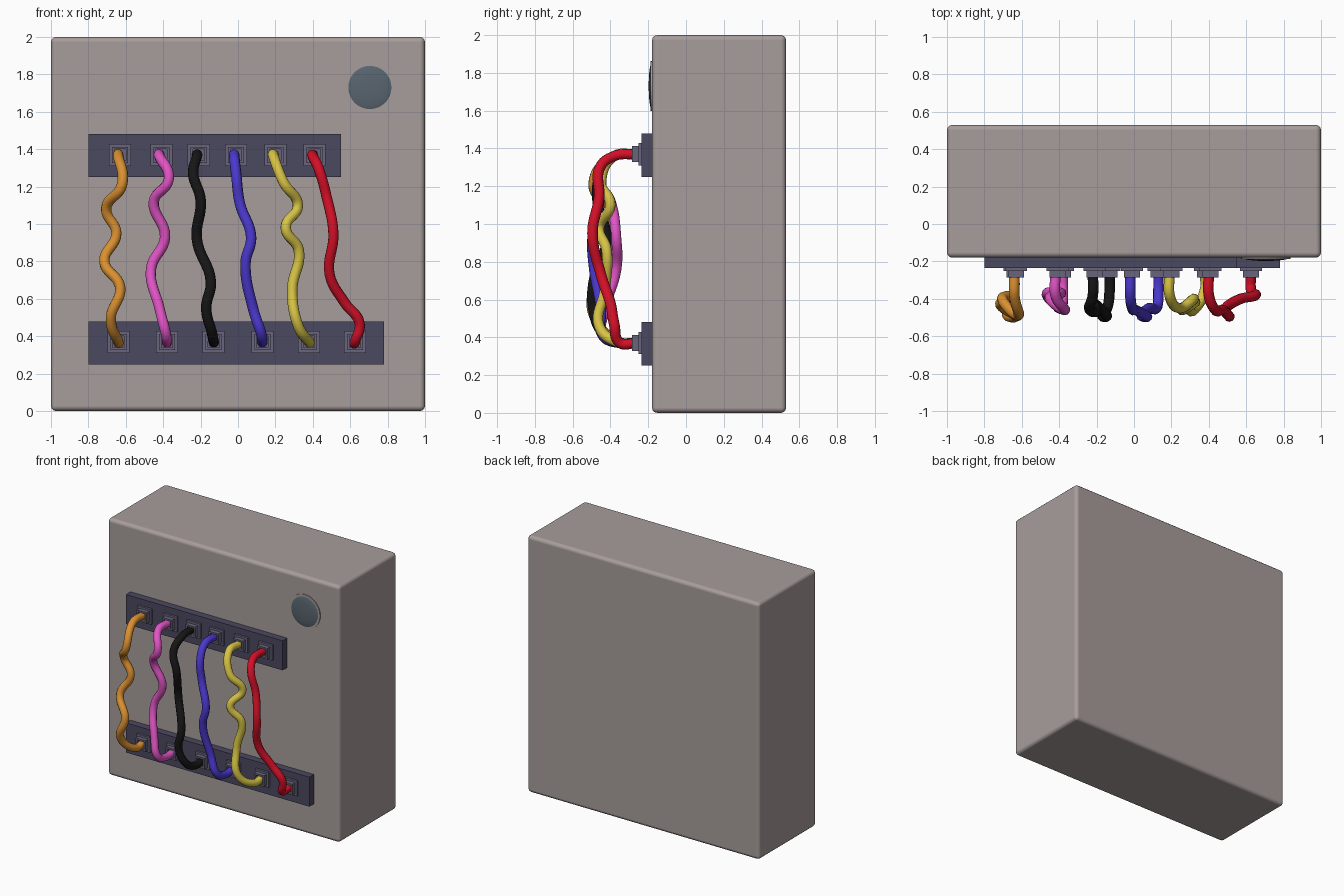
import bpy, bmesh
from mathutils import Matrix, Vector

if "Cube" in bpy.data.objects:
    bpy.data.objects.remove(bpy.data.objects["Cube"])


def material(name, rgb):
    m = bpy.data.materials.new(name)
    m.diffuse_color = (*rgb, 1)
    m.use_nodes = True
    m.node_tree.nodes["Principled BSDF"].inputs["Base Color"].default_value = m.diffuse_color
    return m


def finish(name, bm, mat):
    bmesh.ops.recalc_face_normals(bm, faces=bm.faces)
    me = bpy.data.meshes.new(name)
    bm.to_mesh(me)
    bm.free()
    ob = bpy.data.objects.new(name, me)
    bpy.context.collection.objects.link(ob)
    me.materials.append(mat)
    return ob


def box(name, lo, hi, mat, bevel=0):
    bm = bmesh.new()
    lo, hi = Vector(lo), Vector(hi)
    bmesh.ops.create_cube(bm, size=1, matrix=Matrix.Translation((lo + hi) / 2) @ Matrix.Diagonal((*(hi - lo), 1)))
    ob = finish(name, bm, mat)
    if bevel:
        mod = ob.modifiers.new("rounded_edges", 'BEVEL')
        mod.width, mod.segments = bevel, 3
        for p in ob.data.polygons:
            p.use_smooth = True
        mod.harden_normals = True
    return ob


def rings(name, loops, mat, smooth=False):
    """Skin a list of closed loops and cap both ends."""
    bm = bmesh.new()
    vs = [[bm.verts.new(c) for c in loop] for loop in loops]
    n = len(vs[0])
    for a, b in zip(vs, vs[1:]):
        for i in range(n):
            j = (i + 1) % n
            bm.faces.new((a[i], a[j], b[j], b[i])).smooth = smooth
    bm.faces.new(vs[0])
    bm.faces.new(vs[-1])
    return finish(name, bm, mat)


def socket(name, x, z, mat):
    # stepped square socket with a recess: half size, depth
    steps = [(.059, -.23), (.059, -.252), (.043, -.252), (.043, -.285), (.03, -.285), (.03, -.262)]
    rings(name, [[(x + s * h, y, z + t * h) for s, t in ((-1, -1), (1, -1), (1, 1), (-1, 1))]
                 for h, y in steps], mat)


def wire(name, pts, mat):
    cu = bpy.data.curves.new(name, 'CURVE')
    cu.dimensions = '3D'
    cu.bevel_depth, cu.bevel_resolution, cu.resolution_u = .028, 3, 8
    cu.use_fill_caps = True
    sp = cu.splines.new('BEZIER')
    sp.bezier_points.add(len(pts) - 1)
    for bp, co in zip(sp.bezier_points, pts):
        bp.co = co
        bp.handle_left_type = bp.handle_right_type = 'AUTO'
    cu.materials.append(mat)
    bpy.context.collection.objects.link(bpy.data.objects.new(name, cu))


# casing and terminal strips
case_mat = material("casing", (.39, .34, .33))
strip_mat = material("strip", (.07, .065, .115))
socket_mat = material("socket", (.14, .13, .2))
lamp_mat = material("lamp", (.10, .13, .16))
box("casing", (-1, -.18, 0), (1, .53, 2), case_mat, .028)
box("top_strip", (-.8, -.236, 1.25), (.55, -.17, 1.48), strip_mat)
box("bottom_strip", (-.8, -.236, .25), (.78, -.17, .48), strip_mat)

# round indicator: thin rim and shallow dome
bm = bmesh.new()
bmesh.ops.create_cone(bm, cap_ends=True, segments=32, radius1=.132, radius2=.132, depth=.02,
                      matrix=Matrix.Translation((.705, -.177, 1.73)) @ Matrix.Rotation(1.570796, 4, 'X'))
finish("indicator_rim", bm, case_mat)
bm = bmesh.new()
bmesh.ops.create_uvsphere(bm, u_segments=32, v_segments=16, radius=.126,
                          matrix=Matrix.Translation((.705, -.18, 1.73)) @ Matrix.Diagonal((1, .14, 1, 1))
                          @ Matrix.Rotation(1.570796, 4, 'X'))
for f in bm.faces:
    f.smooth = True
finish("indicator_lamp", bm, lamp_mat)

# wires: colour, top socket x, bottom socket x, waypoints between
wires = {
    "orange": ((.70, .28, .03), -.64, -.64,
               [(-.62, -.49, 1.21), (-.705, -.40, 1.08), (-.65, -.39, .95), (-.715, -.43, .8),
                (-.63, -.49, .66), (-.68, -.48, .5)]),
    "pink": ((.75, .09, .56), -.42, -.38,
             [(-.37, -.46, 1.24), (-.45, -.40, 1.12), (-.39, -.37, .93), (-.465, -.37, .76),
              (-.42, -.43, .55), (-.385, -.44, .41)]),
    "black": ((.008, .008, .008), -.22, -.13,
              [(-.24, -.45, 1.27), (-.20, -.47, 1.13), (-.22, -.42, .92), (-.145, -.49, .69),
               (-.17, -.49, .55), (-.14, -.44, .42)]),
    "blue": ((.07, .04, .62), -.02, .13,
             [(-.01, -.45, 1.27), (.01, -.46, 1.11), (.07, -.495, .93), (.04, -.49, .79),
              (.08, -.45, .55), (.125, -.44, .41)]),
    "yellow": ((.68, .55, .06), .19, .38,
               [(.245, -.45, 1.22), (.32, -.40, 1.1), (.255, -.46, .98), (.325, -.42, .86),
                (.29, -.43, .65), (.32, -.46, .46)]),
    "red": ((.65, .005, .02), .40, .625,
            [(.43, -.455, 1.3), (.475, -.46, 1.14), (.51, -.495, .95), (.49, -.45, .73),
             (.57, -.40, .58), (.65, -.38, .47)]),
}
for color, (rgb, x0, x1, mid) in wires.items():
    socket(color + "_top_socket", x0 + .01, 1.37, socket_mat)
    socket(color + "_bottom_socket", x1, .37, socket_mat)
    pts = [(x0, -.265, 1.37), (x0, -.38, 1.36), *mid, (x1, -.35, .37), (x1, -.265, .37)]
    wire(color + "_wire", pts, material(color, rgb))
